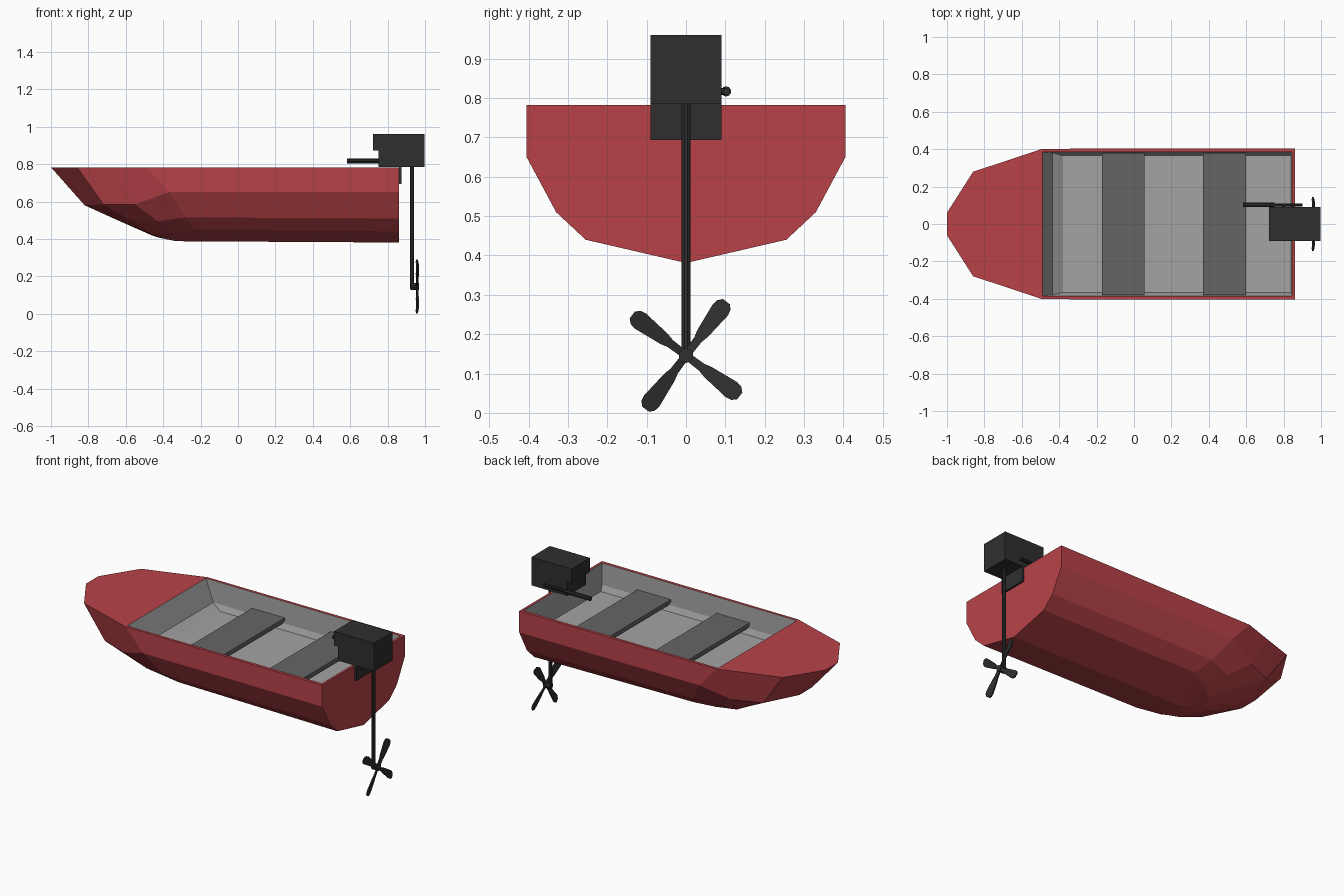
import bpy, bmesh
from math import radians
from mathutils import Matrix, Vector

if "Cube" in bpy.data.objects:
    bpy.data.objects.remove(bpy.data.objects["Cube"])


def material(name, rgb):
    m = bpy.data.materials.new(name)
    m.diffuse_color = (*rgb, 1)
    m.use_nodes = True
    m.node_tree.nodes["Principled BSDF"].inputs["Base Color"].default_value = m.diffuse_color
    return m


RED = material("hull_red", (0.48, 0.055, 0.065))
GREY = material("liner_grey", (0.37, 0.37, 0.37))
DARK = material("seat_grey", (0.13, 0.13, 0.13))
BLACK = material("motor_black", (0.028, 0.028, 0.028))


def make(name, bm, mat):
    bmesh.ops.remove_doubles(bm, verts=bm.verts, dist=0.0005)
    bmesh.ops.recalc_face_normals(bm, faces=bm.faces)
    me = bpy.data.meshes.new(name)
    bm.to_mesh(me)
    bm.free()
    me.materials.append(mat)
    ob = bpy.data.objects.new(name, me)
    bpy.context.collection.objects.link(ob)
    return ob


def box(name, lo, hi, mat):
    bm = bmesh.new()
    bmesh.ops.create_cube(bm, size=1)
    for v in bm.verts:
        v.co = Vector([(a + b) / 2 + c * (b - a) for a, b, c in zip(lo, hi, v.co)])
    return make(name, bm, mat)


def rod(name, a, b, r, mat, sides=10):
    a, b = Vector(a), Vector(b)
    bm = bmesh.new()
    rot = (b - a).to_track_quat('Z', 'Y').to_matrix().to_4x4()
    bmesh.ops.create_cone(bm, cap_ends=True, segments=sides, radius1=r, radius2=r,
                          depth=(b - a).length, matrix=Matrix.Translation((a + b) / 2) @ rot)
    return make(name, bm, mat)


def prism(name, pts, lo, hi, mat, place=lambda u, v, d: (u, d, v)):
    """Extrude a 2D outline between two depths; place maps (u, v, depth) to 3D."""
    bm = bmesh.new()
    rings = [[bm.verts.new(place(u, v, d)) for u, v in pts] for d in (lo, hi)]
    n = len(pts)
    bm.faces.new(rings[0])
    bm.faces.new(rings[1][::-1])
    for i in range(n):
        j = (i + 1) % n
        bm.faces.new((rings[0][i], rings[0][j], rings[1][j], rings[1][i]))
    return make(name, bm, mat)


# Hull: half sections from gunwale to keel, stern to bow
TOP = 0.783
stations = [
    [(.86, .405, TOP), (.86, .405, .65), (.86, .33, .51), (.86, .255, .44), (.86, 0, .381)],
    [(-.49, .402, TOP), (-.37, .40, .65), (-.28, .33, .515), (-.23, .25, .45), (-.33, 0, .388)],
    [(-.675, .34, TOP), (-.55, .338, .585), (-.43, .28, .495), (-.34, .195, .43), (-.38, 0, .398)],
    [(-.86, .28, TOP), (-.72, .275, .585), (-.58, .21, .503), (-.44, .13, .415), (-.43, 0, .409)],
    [(-1, .06, TOP), (-.82, .06, .58), (-.63, .05, .494), (-.46, .03, .419), (-.43, 0, .409)],
]
X0, X1, YI = -.49, .845, .385   # cockpit opening
bm = bmesh.new()
rings = []
for half in stations:
    full = half + [(x, -y, z) for x, y, z in half[-2::-1]]
    rings.append([bm.verts.new(p) for p in full])
for a, b in zip(rings, rings[1:]):
    for i in range(8):
        bm.faces.new((a[i], a[i + 1], b[i + 1], b[i]))
bm.faces.new(rings[0])
bow = rings[-1]
for i in range(3):
    bm.faces.new((bow[i], bow[i + 1], bow[7 - i], bow[8 - i]))
bm.faces.new(bow[3:6])
# Fore deck and gunwale rim around the cockpit
fl, fr, sr, sl = [bm.verts.new((x, y, TOP)) for x, y in ((X0, YI), (X0, -YI), (X1, -YI), (X1, YI))]
bm.faces.new([r[0] for r in rings[1:]] + [r[8] for r in rings[:0:-1]] + [fr, fl])
bm.faces.new((rings[0][0], rings[1][0], fl, sl))
bm.faces.new((rings[0][8], rings[1][8], fr, sr))
bm.faces.new((rings[0][0], rings[0][8], sr, sl))
make("hull", bm, RED)

# Cockpit liner: walls stepping in to the floor
bm = bmesh.new()
levels = [(X0, X1, YI, TOP), (-.435, X1 - .003, .38, .65), (-.38, X1 - .006, .365, .615)]
loops = [[bm.verts.new(p) for p in ((a, y, z), (a, -y, z), (b, -y, z), (b, y, z))]
         for a, b, y, z in levels]
for p, q in zip(loops, loops[1:]):
    for i in range(4):
        j = (i + 1) % 4
        bm.faces.new((p[i], p[j], q[j], q[i]))
bm.faces.new(loops[-1])
liner = make("cockpit_liner", bm, GREY).data
if min(liner.polygons, key=lambda f: f.center.z).normal.z < 0:
    liner.flip_normals()

# Bench seats: thin lipped top over an inset underside
for name, a, b in (("front_seat", -.17, .055), ("rear_seat", .37, .60)):
    section = [(a, .685), (b, .685), (b, .67), (b - .015, .645), (a + .015, .645), (a, .67)]
    prism(name, section, -.38, .38, DARK)

# Motor housing with notched lower front, and transom clamp
housing = [(.722, .96), (.997, .96), (.997, .785), (.75, .785), (.75, .872), (.722, .872)]
prism("motor_housing", housing, -.09, .09, BLACK)
box("motor_clamp", (.862, -.09, .693), (.874, .09, .79), BLACK)

# Drive shaft, propeller hub and tiller
rod("drive_shaft", (.93, 0, .13), (.93, 0, .79), .012, BLACK)
HUB = .146
rod("propeller_hub", (.925, 0, HUB), (.968, 0, HUB), .019, BLACK)
rod("tiller_arm", (.74, .102, .817), (.90, .102, .817), .009, BLACK)
rod("tiller_grip", (.582, .102, .817), (.75, .102, .817), .013, BLACK)
rod("tiller_bracket", (.80, .08, .817), (.80, .105, .817), .009, BLACK)

# Propeller blades, slightly pitched
outline = [(.01, .010), (.05, .011), (.07, .016), (.145, .024), (.16, .021), (.171, .011)]
outline += [(u, -v) for u, v in outline[::-1]]
for k in range(4):
    turn = Matrix.Rotation(radians(53 + 90 * k), 3, 'X')
    prism(f"propeller_blade_{k + 1}", outline, -.004, .004, BLACK,
          lambda u, v, d: turn @ Vector((d - v * .2, u, v)) + Vector((.959, 0, HUB)))
